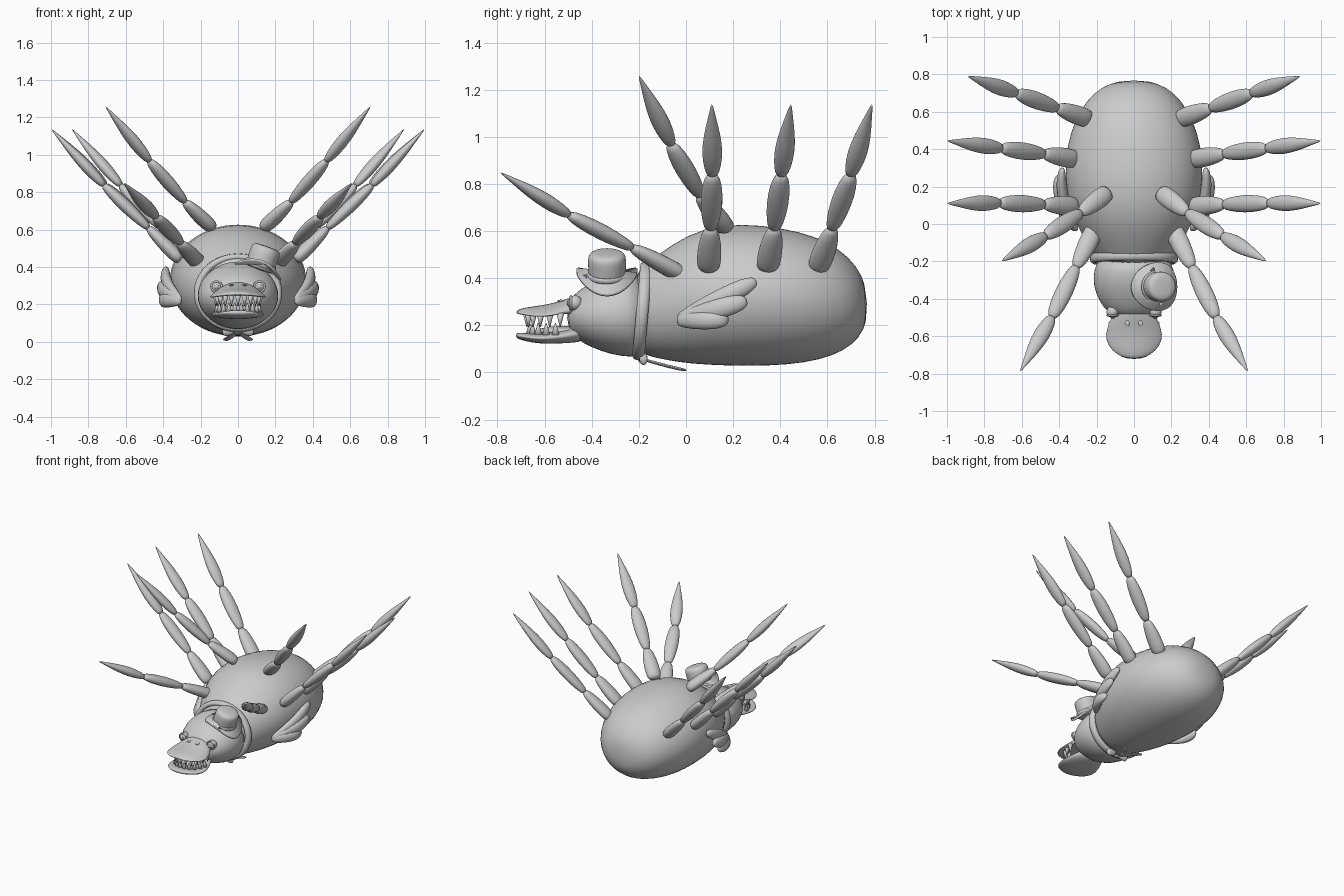
import bpy, bmesh, math
from mathutils import Vector, Matrix

cube = bpy.data.objects.get("Cube")
if cube:
    bpy.data.objects.remove(cube, do_unlink=True)

clay = bpy.data.materials.new("clay_grey")
clay.use_nodes = True
GREY = (0.6, 0.6, 0.6, 1)
clay.diffuse_color = GREY
clay.node_tree.nodes["Principled BSDF"].inputs["Base Color"].default_value = GREY


def finish(name, bm, subdivide=0, matrix=None):
    bmesh.ops.recalc_face_normals(bm, faces=bm.faces)
    if matrix:
        bm.transform(matrix)
    for face in bm.faces:
        face.smooth = True
    mesh = bpy.data.meshes.new(name)
    bm.to_mesh(mesh)
    bm.free()
    mesh.materials.append(clay)
    obj = bpy.data.objects.new(name, mesh)
    bpy.context.scene.collection.objects.link(obj)
    if subdivide:
        mod = obj.modifiers.new("smooth", 'SUBSURF')
        mod.levels = mod.render_levels = subdivide
    return obj


def loft(name, rings, side, n=12, matrix=None, droop=0):
    """Skin elliptical rings (centre, half width along side, half height)."""
    bm = bmesh.new()
    axis = (Vector(rings[-1][0]) - Vector(rings[0][0])).normalized()
    u = Vector(side)
    u = (u - axis * u.dot(axis)).normalized()
    v = axis.cross(u)
    loops = []
    for centre, a, b in rings:
        loop = []
        for i in range(n):
            t = math.tau * i / n
            co = Vector(centre) + u * a * math.cos(t) + v * b * math.sin(t)
            co.z -= droop * (a * math.cos(t)) ** 2
            loop.append(bm.verts.new(co))
        loops.append(loop)
    for lo, hi in zip(loops, loops[1:]):
        for i in range(n):
            j = (i + 1) % n
            bm.faces.new((lo[i], lo[j], hi[j], hi[i]))
    for loop in (loops[0], loops[-1]):
        bm.faces.new(loop)
    return finish(name, bm, 1, matrix)


def spine(name, table, n=24, droop=0):
    """Loft along y from rows of (y, top, bottom, half width)."""
    rings = [((0, y, (top + low) / 2), w, (top - low) / 2) for y, top, low, w in table]
    return loft(name, rings, (1, 0, 0), n, droop=droop)


def ball(name, centre, size):
    bm = bmesh.new()
    bmesh.ops.create_uvsphere(bm, u_segments=20, v_segments=12, radius=1)
    return finish(name, bm, 0, Matrix.Translation(centre) @ Matrix.Diagonal((*size, 1)))


def torus(name, matrix, minor):
    bm = bmesh.new()
    n, m = 40, 10
    grid = []
    for i in range(n):
        a = math.tau * i / n
        row = []
        for j in range(m):
            b = math.tau * j / m
            r = 1 + minor * math.cos(b)
            row.append(bm.verts.new((r * math.cos(a), r * math.sin(a), minor * math.sin(b))))
        grid.append(row)
    for i in range(n):
        for j in range(m):
            p, q, k = grid[i], grid[(i + 1) % n], (j + 1) % m
            bm.faces.new((p[j], q[j], q[k], p[k]))
    return finish(name, bm, 0, matrix)


# Plump body and head
spine("body", [(-.22, .43, .08, .18), (-.15, .47, .065, .22), (-.05, .545, .042, .285),
               (.08, .615, .03, .348), (.25, .635, .025, .372), (.42, .615, .03, .362),
               (.56, .58, .052, .315), (.66, .525, .09, .255), (.73, .455, .145, .18),
               (.768, .37, .22, .08)], 32)
spine("head", [(-.16, .43, .07, .19), (-.25, .435, .062, .218), (-.33, .415, .075, .22),
               (-.41, .375, .105, .19), (-.47, .335, .14, .145), (-.505, .28, .18, .08)])

# Broad bill
spine("upper_bill", [(-.42, .33, .23, .09), (-.49, .32, .25, .115), (-.56, .295, .255, .15),
                     (-.62, .285, .253, .155), (-.68, .277, .25, .12), (-.722, .265, .247, .05)],
      20, droop=1.4)
spine("lower_bill", [(-.42, .21, .13, .09), (-.5, .185, .125, .12), (-.58, .17, .12, .147),
                     (-.65, .165, .125, .135), (-.7, .17, .138, .09), (-.722, .168, .145, .04)], 20)
ball("tongue", (0, -.53, .175), (.08, .1, .022))


def tooth(name, x, y, z, height, flip):
    bm = bmesh.new()
    bmesh.ops.create_cone(bm, cap_ends=True, segments=10, radius1=.017, radius2=.002, depth=height)
    turn = Matrix.Rotation(math.pi if flip else 0, 4, 'X')
    finish(name, bm, 0, Matrix.Translation((x, y, z)) @ turn)


for i in range(11):
    angle = math.radians(-85 + 17 * i)
    x, y = .12 * math.sin(angle), -.52 - .155 * math.cos(angle)
    tooth("upper_tooth", x, y, .222, .06, True)
    if i < 10:
        angle += math.radians(8.5)
        tooth("lower_tooth", .115 * math.sin(angle), -.52 - .145 * math.cos(angle), .185, .05, False)

# Collar band with bow
torus("collar", Matrix.Translation((0, -.185, .262)) @ Matrix.Rotation(math.radians(85), 4, 'X')
      @ Matrix.Diagonal((.215, .192, .27, 1)), .1)
ball("bow_knot", (0, -.185, .062), (.025, .022, .022))

# Hat: wavy brim and tapered crown
hat = Matrix.Translation((.115, -.335, .395)) @ Matrix.Rotation(math.radians(20), 4, 'Y')
bm = bmesh.new()
bmesh.ops.create_circle(bm, cap_ends=True, segments=32, radius=.13)
for scale in (.06, .05):
    bmesh.ops.inset_region(bm, faces=[max(bm.faces, key=lambda f: len(f.verts))], thickness=scale * .8)
for vert in bm.verts:
    bend = (vert.co.length / .13) ** 2
    vert.co.z = -.03 * bend * math.cos(2 * math.atan2(vert.co.y, vert.co.x))
brim = finish("hat_brim", bm, 0, hat)
brim.modifiers.new("thickness", 'SOLIDIFY').thickness = .014
loft("hat_crown", [((0, 0, z), r, r) for z, r in
                   ((-.01, .075), (0, .08), (.04, .08), (.09, .083), (.115, .077), (.123, .05))],
     (1, 0, 0), 20, hat)
torus("hat_band", hat @ Matrix.Translation((0, 0, .02)) @ Matrix.Diagonal((.08, .08, .15, 1)), .08)

# Leg joints on the left side, from body to tip
LEGS = {
    "first": ((.2, -.01, .41), (.31, -.23, .53), (.44, -.5, .67), (.61, -.79, .85)),
    "second": ((.14, .17, .61), (.285, .06, .75), (.475, -.065, .97), (.71, -.2, 1.26)),
    "third": ((.31, .095, .44), (.48, .105, .61), (.72, .112, .84), (1, .11, 1.14)),
    "fourth": ((.31, .345, .44), (.48, .375, .61), (.71, .405, .84), (1, .445, 1.14)),
    "fifth": ((.24, .56, .44), (.41, .62, .61), (.63, .7, .84), (.89, .79, 1.14)),
}
SHAPES = {
    "base": ((-.04, .042), (.12, .054), (.45, .054), (.8, .044), (1.03, .026)),
    "middle": ((-.03, .024), (.12, .038), (.45, .051), (.8, .045), (1.02, .026)),
    "tip": ((-.03, .024), (.1, .037), (.3, .047), (.55, .038), (.8, .018), (1, .003)),
}
FEATHERS = (((.385, .3, .39), .042), ((.41, .26, .305), .045), ((.40, .18, .225), .042))

for s, label in ((1, "left"), (-1, "right")):
    def flip(p):
        return Vector((p[0] * s, p[1], p[2]))

    for leg, joints in LEGS.items():
        points = [flip(p) for p in joints]
        side = Vector((0, 0, 1)).cross(points[3] - points[0])
        for (part, shape), p, q in zip(SHAPES.items(), points, points[1:]):
            loft(f"{label}_{leg}_leg_{part}",
                 [(p.lerp(q, t), r, r * .72) for t, r in shape], side)

    # Small folded wing made of overlapping feathers
    root = flip((.305, -.04, .22))
    for tip, width in FEATHERS:
        end = flip(tip)
        rings = []
        for t, k in ((0, .5), (.15, .8), (.45, 1), (.75, 1), (.93, .75), (1, .35)):
            centre = root.lerp(end, t)
            centre.x += s * .035 * math.sin(math.pi * t)
            rings.append((centre, .03 * k, width * k))
        loft(f"{label}_wing_feather", rings, (1, 0, 0))

    # Eye with raised lid ring and pupil
    eye = flip((.115, -.47, .295))
    ball(f"{label}_eye", eye, (.032, .032, .032))
    look = Matrix.Translation(eye + Vector((0, -.018, 0))) @ Matrix.Rotation(math.pi / 2, 4, 'X')
    torus(f"{label}_eyelid", look @ Matrix.Scale(.028, 4), .2)
    ball(f"{label}_pupil", eye + Vector((0, -.03, 0)), (.011, .006, .011))
    ball(f"{label}_nostril", flip((.035, -.53, .303)), (.012, .016, .006))

    # Bow loop and trailing ribbon
    loft(f"{label}_bow_loop", [(flip((x, -.18, z)), .018, h) for x, z, h in
                               ((.01, .062, .012), (.04, .06, .026), (.07, .058, .03), (.085, .056, .02))],
         (0, 1, 0))
    loft(f"{label}_bow_ribbon", [(flip(p), .02, .007) for p in
                                 ((.01, -.18, .055), (.03, -.11, .035), (.05, -.05, .02), (.07, .005, .008))],
         (1, 0, 0))
